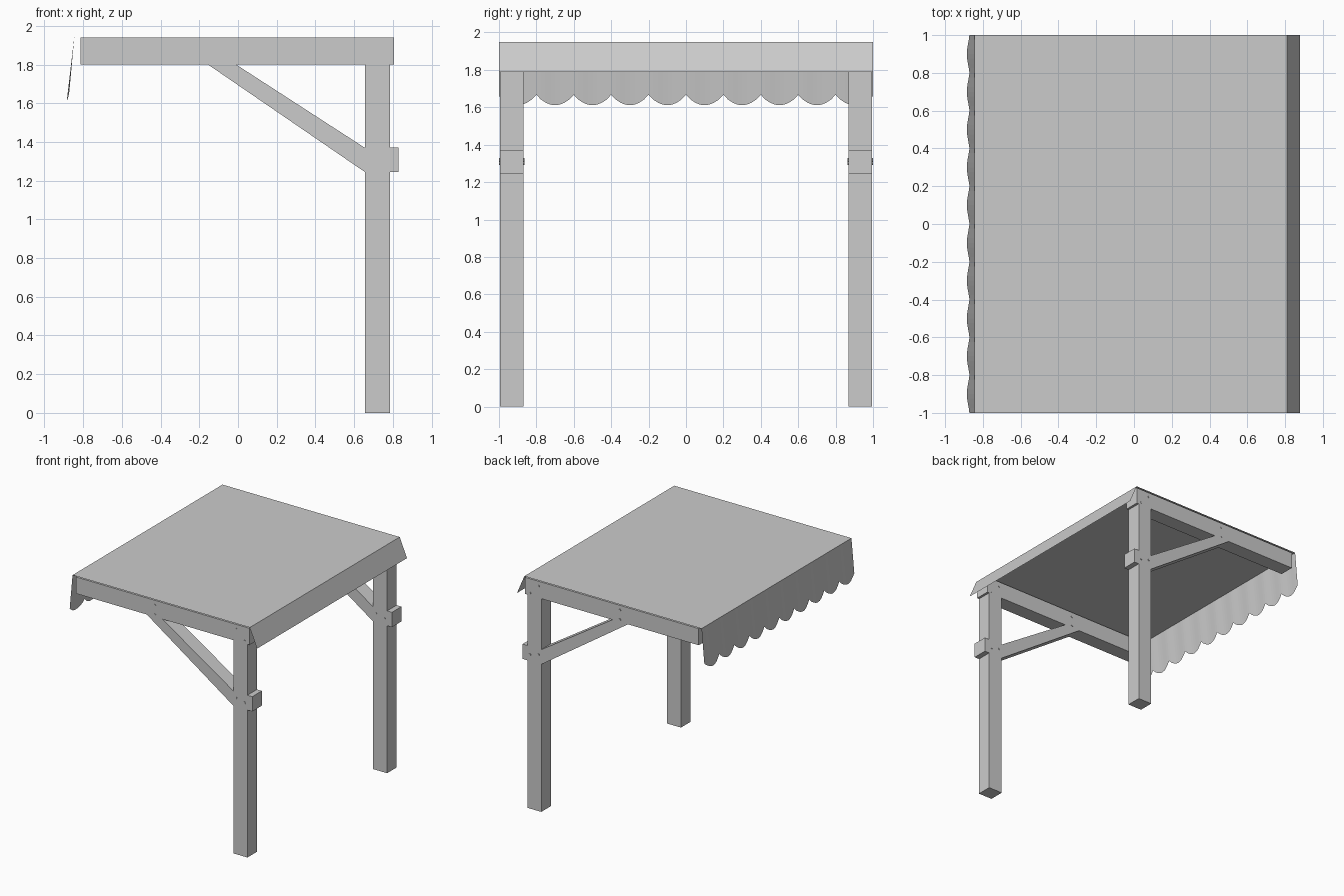
import bpy, math

if "Cube" in bpy.data.objects:
    bpy.data.objects.remove(bpy.data.objects["Cube"])


def make(name, verts, faces):
    me = bpy.data.meshes.new(name)
    me.from_pydata(verts, [], faces)
    me.update()
    ob = bpy.data.objects.new(name, me)
    bpy.context.collection.objects.link(ob)
    return ob


def prism(name, profile, y0, y1):
    # extrude an x-z outline (counter-clockwise seen from the front) along y
    n = len(profile)
    verts = [(x, y, z) for y in (y0, y1) for x, z in profile]
    faces = [tuple(range(n)), tuple(reversed(range(n, 2 * n)))]
    faces += [(i, i + n, (i + 1) % n + n, (i + 1) % n) for i in range(n)]
    return make(name, verts, faces)


def rect(x0, x1, z0, z1):
    return [(x0, z0), (x1, z0), (x1, z1), (x0, z1)]


# timber outlines, repeated on both sides
timbers = {
    "post": rect(0.655, 0.785, 0, 1.8),
    "top_beam": rect(-0.815, 0.805, 1.8, 1.94),
    "brace": [(-0.155, 1.8), (0.655, 1.245), (0.655, 1.37), (-0.01, 1.8)],
    "brace_end": rect(0.785, 0.83, 1.245, 1.37),
}
pegs = [(-0.08, 1.90), (-0.08, 1.82), (0.68, 1.90), (0.76, 1.82),
        (0.68, 1.32), (0.76, 1.30)]

for side, y0, y1 in (("front", -0.995, -0.868), ("back", 0.868, 0.995)):
    for name, outline in timbers.items():
        prism(f"{side}_{name}", outline, y0, y1)
    # peg heads through the joints
    for px, pz in pegs:
        circle = [(px + 0.009 * math.cos(a), pz + 0.009 * math.sin(a))
                  for a in (i * math.tau / 8 for i in range(8))]
        prism(f"{side}_peg", circle, y0 - 0.004, y1 + 0.004)

# canopy sheet: flat roof, plain rear flap, scalloped rippled valance
SCALLOPS, STEPS = 10, 8
N = SCALLOPS * STEPS
verts, faces = [], []
for i in range(N + 1):
    y = -1 + 2 * i / N
    t = (i % STEPS) / STEPS
    drop = 1.667 - 0.056 * math.sin(math.pi * t) ** 0.8 if t else 1.667
    if i in (0, N):
        drop = 1.66
    ripple = 0.004 * math.cos(math.tau * t)
    verts += [(-0.845, y, 1.95),
              (-0.845 - 0.036 * (1.95 - drop) / 0.34 + ripple, y, drop)]
for i in range(N):
    a = 2 * i
    faces.append((a, a + 2, a + 3, a + 1))
make("scalloped_valance", verts, faces)

roof = [(-0.845, 1.95), (0.81, 1.95), (0.878, 1.79)]
verts = [(x, y, z) for x, z in roof for y in (-1, 1)]
make("canopy_roof", verts, [(0, 2, 3, 1), (2, 4, 5, 3)])
